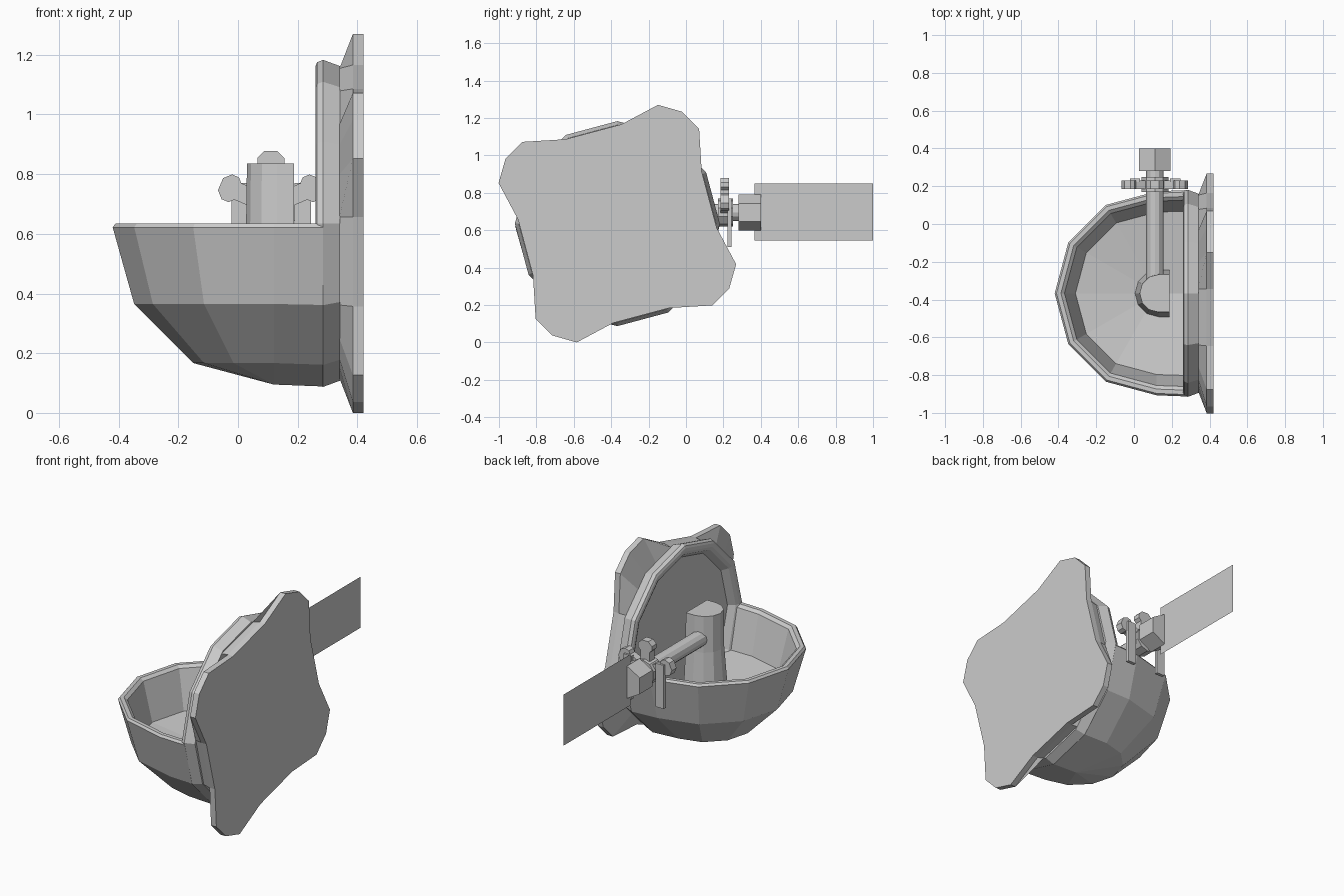
import bpy, bmesh
from math import sin, cos, pi, radians, atan2, hypot

if "Cube" in bpy.data.objects:
    bpy.data.objects.remove(bpy.data.objects["Cube"])

CX, CY, CZ = 0.12, -0.367, 0.635   # centre of the bowl / upright disc
PX, PZ = 0.11, 0.695               # axis of the pipe and tap


def finish(name, bm):
    bmesh.ops.remove_doubles(bm, verts=bm.verts, dist=0.0005)
    bmesh.ops.recalc_face_normals(bm, faces=bm.faces)
    me = bpy.data.meshes.new(name)
    bm.to_mesh(me)
    bm.free()
    ob = bpy.data.objects.new(name, me)
    bpy.context.collection.objects.link(ob)
    return ob


def loft(name, rows, closed=True, caps=(True, True), bm=None):
    """Bridge equal-length rows of points, optionally capping the ends."""
    own = bm is None
    bm = bm or bmesh.new()
    vs = [[bm.verts.new(p) for p in row] for row in rows]
    n = len(rows[0])
    for a, b in zip(vs, vs[1:]):
        for i in range(n if closed else n - 1):
            j = (i + 1) % n
            bm.faces.new((a[i], a[j], b[j], b[i]))
    if caps[0]:
        bm.faces.new(vs[0])
    if caps[1]:
        bm.faces.new(vs[-1])
    return finish(name, bm) if own else bm


# Bowl: faceted quarter sphere continued as a trough up to the wall disc
def u_row(r, z):
    arc = [(CX + r * cos(radians(a)), CY + r * sin(radians(a)), z) for a in range(90, 271, 30)]
    ze = CZ + (z - CZ) * 1.012
    return [(0.285, CY + r * 1.012, ze)] + arc + [(0.285, CY - r * 1.012, ze)]


bowl = [(0, .095), (.27, .167), (.468, .365), (.54, .622), (.53, .635),
        (.507, .635), (.488, .62), (.43, .39), (0, .335)]
loft("bowl", [u_row(r, z) for r, z in bowl], closed=False, caps=(False, False))


# Upright disc with raised rim and recessed panel
def ring(x, r, n=12):
    return [(x, CY + r * cos(2 * pi * i / n), CZ + r * sin(2 * pi * i / n)) for i in range(n)]


disc = [(.342, .527), (.285, .548), (.265, .54), (.26, .527), (.26, .507), (.27, .488), (.305, .46)]
loft("upright_disc", [ring(x, r) for x, r in disc])

# Four-lobed wall plate flaring out from the disc
lobe = [(.217, .635), (.347, .598), (.437, .508), (.451, .278), (.531, -.022)]
star = []
for k in range(4):
    for y, z in lobe:
        for _ in range(k):
            y, z = z, -y
        star.append((y, z))


def on_disc(y, z):
    a = atan2(z, y) % (pi / 6) - pi / 12
    s = .525 * cos(pi / 12) / cos(a) / hypot(y, z)
    return y * s, z * s


rows = [[(.34, CY + p[0], CZ + p[1]) for p in (on_disc(*q) for q in star)]]
rows += [[(x, CY + y, CZ + z) for y, z in star] for x in (.385, .42)]
loft("wall_plate", rows)


# D-shaped post standing in the bowl
def d_row(s, z):
    arc = [(.13 + .1 * s * cos(radians(a)), CY + .1 * s * sin(radians(a)), z) for a in range(90, 271, 30)]
    return [(.188, CY + .1 * s, z)] + arc + [(.188, CY - .1 * s, z)]


loft("post", [d_row(1.25, .34), d_row(1.03, .62), d_row(1, .835)])


# Pipe and hexagonal hose connector
def tube(name, r, y0, y1, n):
    loft(name, [[(PX + r * sin(2 * pi * i / n), y, PZ + r * cos(2 * pi * i / n)) for i in range(n)]
                for y in (y0, y1)])


tube("pipe", .046, -.29, .29, 12)
tube("hose_connector", .097, .28, .4, 6)
tube("tap_hub", .075, .17, .25, 10)

# Tap handle: three knobbed arms and two hanging legs
arm = [(0, -.03), (.12, -.03), (.135, -.045), (.16, -.045), (.183, -.022),
       (.183, .022), (.16, .045), (.135, .045), (.12, .03), (0, .03)]
bm = bmesh.new()
for deg in (90, 23, 157):
    c, s = cos(radians(deg)), sin(radians(deg))
    loft("", [[(PX + u * c - v * s, y, PZ + u * s + v * c) for u, v in arm] for y in (.185, .23)], bm=bm)
for x0 in (-.022, .19):
    x1 = x0 + .055
    loft("", [[(x0, y, .51), (x1, y, .51), (x1, y, .77), (x0, y, .77)] for y in (.222, .242)], bm=bm)
finish("tap_handle", bm)

# Flat sheet running on from the connector
bm = bmesh.new()
bm.faces.new([bm.verts.new((PX, y, z)) for y, z in ((.365, .545), (1, .545), (1, .85), (.365, .85))])
finish("flat_sheet", bm)
